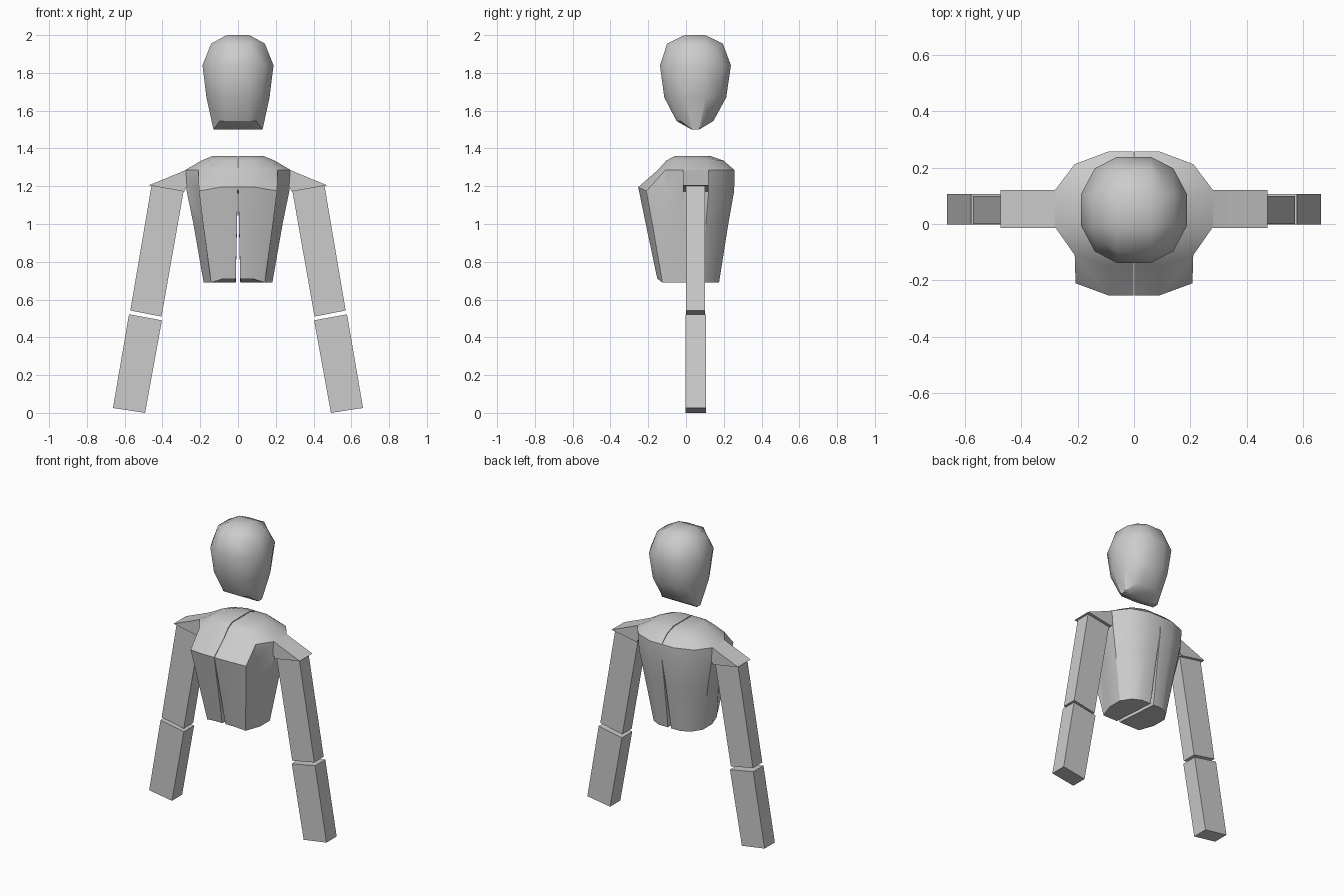
import bpy
import bmesh
from math import radians

default_cube = bpy.data.objects.get("Cube")
if default_cube:
    bpy.data.objects.remove(default_cube, do_unlink=True)

clay = bpy.data.materials.new("plain grey")
clay.use_nodes = True
clay.diffuse_color = (0.6, 0.6, 0.6, 1)
clay.node_tree.nodes["Principled BSDF"].inputs["Base Color"].default_value = clay.diffuse_color


def finish(name, bm, smooth=False, mirrored=False):
    """Turn a bmesh into a named object, optionally smooth and mirrored in x."""
    bmesh.ops.recalc_face_normals(bm, faces=bm.faces)
    mesh = bpy.data.meshes.new(name)
    bm.to_mesh(mesh)
    bm.free()
    mesh.materials.append(clay)
    part = bpy.data.objects.new(name, mesh)
    bpy.context.collection.objects.link(part)
    if smooth:
        bpy.ops.object.select_all(action="DESELECT")
        part.select_set(True)
        bpy.context.view_layer.objects.active = part
        bpy.ops.object.shade_smooth_by_angle(angle=radians(32))
    if mirrored:
        mirror = part.modifiers.new("both sides", "MIRROR")
        mirror.use_mirror_merge = False
    return part


def slab(name, outline, front, back):
    """Extrude an outline in the xz plane from front to back."""
    bm = bmesh.new()
    face = bm.faces.new([bm.verts.new((x, front, z)) for x, z in outline])
    grown = bmesh.ops.extrude_face_region(bm, geom=[face])["geom"]
    moved = [item for item in grown if isinstance(item, bmesh.types.BMVert)]
    bmesh.ops.translate(bm, verts=moved, vec=(0, back - front, 0))
    return finish(name, bm, mirrored=True)


# Arms: shoulder cap, upper arm and forearm on both sides
slab("shoulders", [(.25, 1.29), (.28, 1.285), (.325, 1.265), (.472, 1.205),
                   (.285, 1.172), (.25, 1.24)], -.015, .12)
slab("upper_arms", [(.288, 1.174), (.458, 1.202), (.57, .542), (.405, .51)], 0, .1)
slab("forearms", [(.403, .49), (.577, .522), (.662, .026), (.492, 0)], -.002, .107)


# Head: a three-by-three gridded cube pulled into a rounded, tapering shape
def head_point(column, row, level):
    half_width = (.13, .167, .188, .142)[level]
    front = (-.05, -.115, -.138, -.1)[level]
    back = (.145, .213, .238, .195)[level]
    height = (1.545, 1.67, 1.84, 1.955)[level]
    side = (-1, -1, 1, 1)[column]
    depth = (-1, -1, 1, 1)[row]
    middle, half_depth = (front + back) / 2, (back - front) / 2
    on_side, on_face = column in (0, 3), row in (0, 3)
    if on_side and on_face:
        drop = .02 if level == 3 else 0
        return side * half_width * .74, middle + depth * half_depth * .78, height - drop
    if on_face:
        return side * .06, middle + depth * half_depth, height
    if level == 0:
        return side * (half_width if on_side else .06), .05 + depth * .02, 1.5
    if on_side:
        return side * half_width, middle + depth * .055, height
    return side * .06, middle + depth * .055, 2


bm = bmesh.new()
bmesh.ops.create_cube(bm, size=3)
bmesh.ops.subdivide_edges(bm, edges=bm.edges[:], cuts=2, use_grid_fill=True)
for vert in bm.verts:
    vert.co = head_point(*[round(value + 1.5) for value in vert.co])
finish("head", bm, smooth=True)


# Torso: one half lofted from front centre, round the side, to back centre
def ring(seam, height, front, front_x, corner, crease, side_x, side_y, rear, back):
    """One half section: seam gap, chest ledge, side and back."""
    low = height - .02 if corner[1] < crease[1] else height
    return [(seam, front, height), (front_x, front, height), (*corner, low),
            (*crease, low), (side_x, side_y[0], low), (side_x, side_y[1], low),
            (*rear, low), (front_x, back, low), (seam, back, low)]


sections = [
    ring(.012, .71, -.152, .08, (.142, -.125), (.146, -.122), .182, (-.02, .08), (.14, .145), .175),
    ring(.005, 1.02, -.217, .085, (.185, -.178), (.187, -.1), .236, (-.015, .105), (.18, .185), .224),
    ring(.001, 1.195, -.253, .09, (.207, -.21), (.206, -.107), .272, (-.01, .12), (.205, .208), .255),
    ring(.001, 1.285, -.15, .09, (.21, -.11), (.21, -.11), .28, (-.01, .12), (.21, .212), .257),
    ring(.002, 1.335, -.105, .075, (.155, -.075), (.155, -.075), .195, (-.005, .105), (.155, .165), .2),
    ring(.003, 1.36, -.06, .06, (.11, -.04), (.11, -.04), .135, (.005, .08), (.11, .11), .13),
]
bm = bmesh.new()
loops = [[bm.verts.new(point) for point in section] for section in sections]
for lower, upper in zip(loops, loops[1:]):
    for index in range(len(lower)):
        # the wrap-around strip forms the inner wall beside the centre slit
        after = (index + 1) % len(lower)
        bm.faces.new((lower[index], lower[after], upper[after], upper[index]))
bm.faces.new(loops[0])
bm.faces.new(loops[-1])
bmesh.ops.remove_doubles(bm, verts=bm.verts[:], dist=.0005)
finish("torso", bm, smooth=True, mirrored=True)
